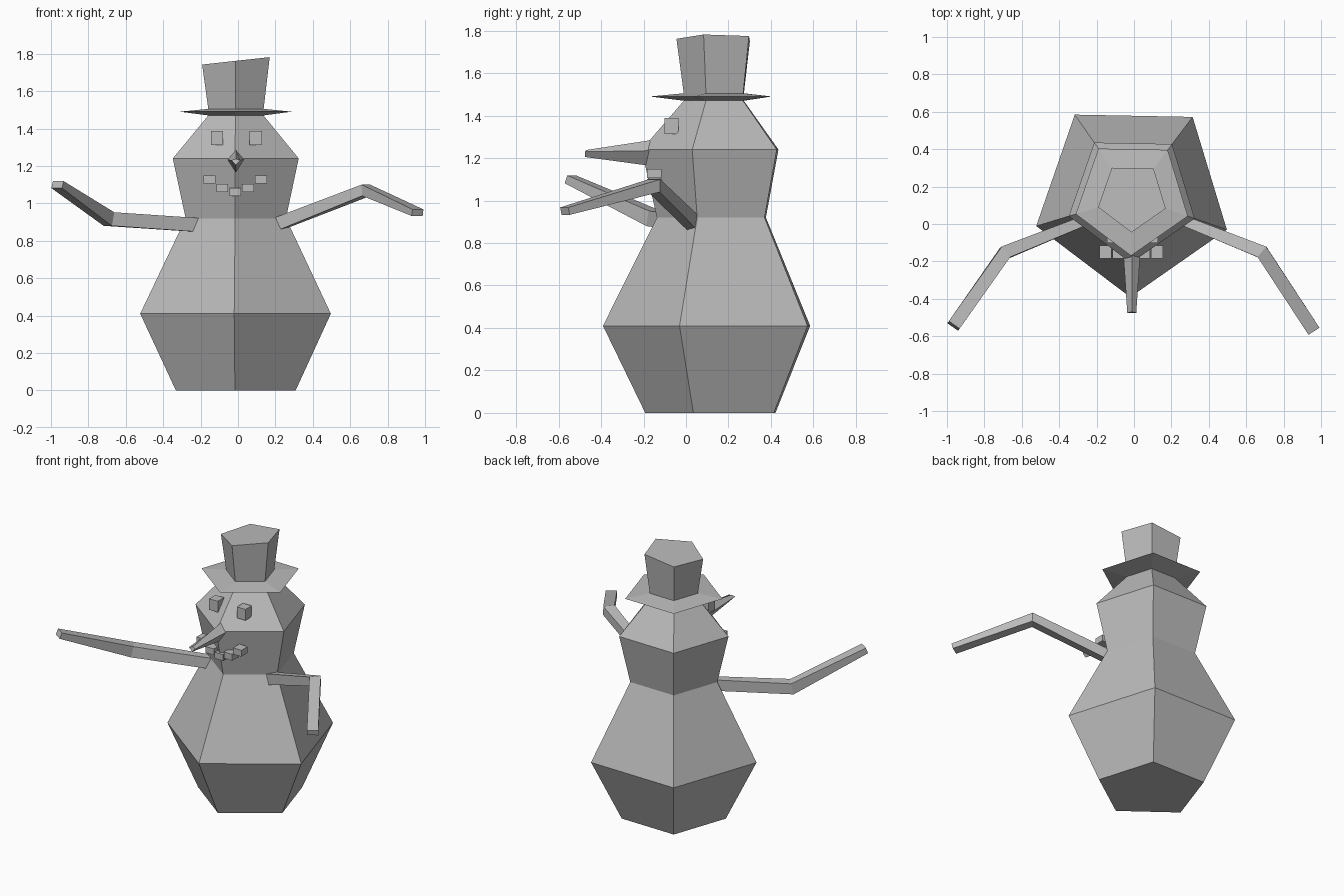
import bpy, bmesh, math
from mathutils import Vector

cube = bpy.data.objects.get("Cube")
if cube:
    bpy.data.objects.remove(cube, do_unlink=True)

grey = bpy.data.materials.new("snow grey")
grey.use_nodes = True
grey.diffuse_color = (0.5, 0.5, 0.5, 1)
grey.node_tree.nodes["Principled BSDF"].inputs["Base Color"].default_value = (0.5, 0.5, 0.5, 1)

AXIS = Vector((-0.01, 0.145, 0))


def loft(name, rings):
    """Flat-shaded skin through matching rings, capped at both ends."""
    bm = bmesh.new()
    loops = [[bm.verts.new(p) for p in ring] for ring in rings]
    n = len(loops[0])
    for a, b in zip(loops, loops[1:]):
        for i in range(n):
            j = (i + 1) % n
            bm.faces.new((a[i], a[j], b[j], b[i]))
    bm.faces.new(loops[0])
    bm.faces.new(loops[-1])
    bmesh.ops.recalc_face_normals(bm, faces=bm.faces)
    mesh = bpy.data.meshes.new(name)
    bm.to_mesh(mesh)
    bm.free()
    mesh.materials.append(grey)
    obj = bpy.data.objects.new(name, mesh)
    bpy.context.scene.collection.objects.link(obj)
    return obj


def pentagon(radius, z, tilt=0):
    """Five-sided ring with a corner at the front; tilt raises it along x."""
    ring = []
    for i in range(5):
        a = math.radians(-91.1 + 72 * i)
        x, y = radius * math.cos(a), radius * math.sin(a)
        ring.append(AXIS + Vector((x, y, z + tilt * x)))
    return ring


def box(name, centre, size):
    c, h = Vector(centre), Vector(size) / 2
    corners = ((-1, -1), (1, -1), (1, 1), (-1, 1))
    return loft(name, [[c + Vector((h.x * sx, h.y * sy, h.z * sz)) for sx, sy in corners]
                       for sz in (-1, 1)])


def arm(name, stations):
    """Square limb swept through (centre, half width, half height) stations."""
    pts = [Vector(s[0]) for s in stations]
    rings = []
    for i, (_, w, h) in enumerate(stations):
        t = Vector()
        if i > 0:
            t += (pts[i] - pts[i - 1]).normalized()
        if i < len(pts) - 1:
            t += (pts[i + 1] - pts[i]).normalized()
        t.normalize()
        side = t.cross(Vector((0, 0, 1))).normalized()
        up = side.cross(t)
        rings.append([pts[i] + side * w * a + up * h * b
                      for a, b in ((-1, -1), (1, -1), (1, 1), (-1, 1))])
    return loft(name, rings)


# Body and head
loft("body", [pentagon(r, z) for r, z in
              ((0.337, 0), (0.536, 0.41), (0.282, 0.92))])
loft("head", [pentagon(r, z) for r, z in
              ((0.282, 0.92), (0.354, 1.24), (0.155, 1.47))])

# Hat: thin-edged brim and crooked crown
loft("hat_brim", [pentagon(r, z) for r, z in
                  ((0.155, 1.47), (0.315, 1.49), (0.155, 1.505))])
loft("hat_crown", [pentagon(0.155, 1.5), pentagon(0.19, 1.762, 0.11)])

# Nose: tapered four-sided spike
loft("nose", [[Vector((-0.012 + dx, y, z)) for dx, y, z in ring] for ring in (
    ((0, -0.16, 1.285), (0.045, -0.16, 1.235), (0, -0.18, 1.165), (-0.045, -0.16, 1.235)),
    ((0, -0.47, 1.238), (0.024, -0.475, 1.23), (0, -0.475, 1.205), (-0.024, -0.475, 1.23)))])

# Eyes and mouth
for side, x in (("right", -0.113), ("left", 0.095)):
    box(side + "_eye", (x, -0.068, 1.35), (0.065, 0.067, 0.075))
for i, z in enumerate((1.127, 1.081, 1.061, 1.081, 1.127)):
    box("mouth_%d" % (i + 1), (-0.015 + 0.069 * (i - 2), -0.15, z), (0.063, 0.068, 0.043))

# Arms
arm("right_arm", [((-0.21, 0.04, 0.884), 0.026, 0.037),
                  ((-0.69, -0.153, 0.916), 0.036, 0.037),
                  ((-0.965, -0.545, 1.1), 0.035, 0.02)])
arm("left_arm", [((0.21, 0.04, 0.888), 0.026, 0.035),
                 ((0.685, -0.15, 1.07), 0.036, 0.03),
                 ((0.96, -0.57, 0.95), 0.035, 0.018)])
